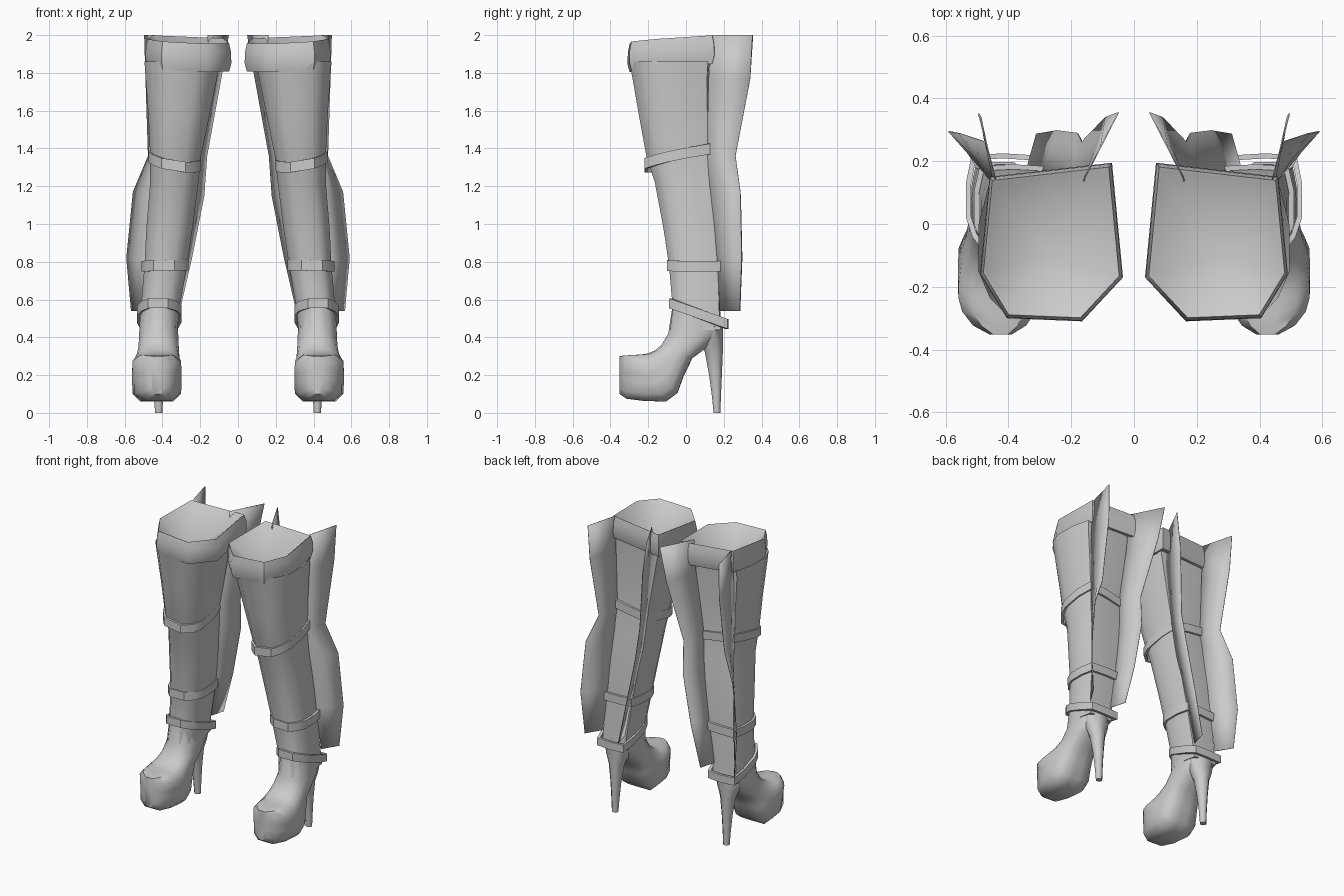
import bpy, bmesh, math
from mathutils import Vector

cube = bpy.data.objects.get("Cube")
if cube:
    bpy.data.objects.remove(cube, do_unlink=True)

grey = bpy.data.materials.new("plain grey")
grey.use_nodes = True
grey.diffuse_color = (0.6, 0.6, 0.6, 1)
bsdf = grey.node_tree.nodes["Principled BSDF"]
bsdf.inputs["Base Color"].default_value = (0.6, 0.6, 0.6, 1)
bsdf.inputs["Roughness"].default_value = 0.7


def loft(name, rings, closed=True, caps=(False, False), apex=None, thick=0, angle=40):
    """Skin a list of point rings, then mirror the part onto the other leg."""
    bm = bmesh.new()
    rows = [[bm.verts.new(p) for p in r] for r in rings]
    n = len(rows[0])
    for a, b in zip(rows, rows[1:]):
        for i in range(n if closed else n - 1):
            j = (i + 1) % n
            bm.faces.new((a[i], a[j], b[j], b[i]))
    if caps[0]:
        bm.faces.new(rows[0])
    if caps[1]:
        bm.faces.new(rows[-1])
    if apex:
        tip = bm.verts.new(apex)
        for i in range(n):
            bm.faces.new((rows[-1][i], rows[-1][(i + 1) % n], tip))
    bmesh.ops.recalc_face_normals(bm, faces=bm.faces)
    me = bpy.data.meshes.new(name)
    bm.to_mesh(me)
    bm.free()
    me.materials.append(grey)
    ob = bpy.data.objects.new(name, me)
    bpy.context.collection.objects.link(ob)
    bpy.ops.object.select_all(action='DESELECT')
    ob.select_set(True)
    bpy.context.view_layer.objects.active = ob
    bpy.ops.object.shade_smooth_by_angle(angle=math.radians(angle))
    if thick:
        s = ob.modifiers.new("thickness", 'SOLIDIFY')
        s.thickness = thick
        s.offset = 0
    m = ob.modifiers.new("other leg", 'MIRROR')
    m.use_mirror_merge = False
    return ob


# Flat-backed leg cross-section, inner side at -1, outer side at +1
SECTION = [(-.85, .96), (0, 1), (.85, .96), (1, .4), (1, -.3), (.82, -.7),
           (.5, -1), (-.4, -1), (-.82, -.72), (-1, -.35), (-1, .4)]


def leg_ring(x0, x1, y0, y1, z, tilt_y=0, tilt_x=0):
    cx, cy, hx, hy = (x0 + x1) / 2, (y0 + y1) / 2, (x1 - x0) / 2, (y1 - y0) / 2
    return [(cx + u * hx, cy + v * hy, z + v * tilt_y + u * tilt_x) for u, v in SECTION]


# Boot shaft
loft("boot_shaft", [leg_ring(*r) for r in (
    (.09, .495, -.30, .125, 1.86),
    (.11, .49, -.285, .12, 1.78),
    (.15, .475, -.25, .12, 1.58),
    (.195, .465, -.21, .12, 1.36),
    (.21, .465, -.165, .14, 1.22),
    (.24, .485, -.12, .16, 0.98),
    (.27, .495, -.09, .175, 0.78),
    (.31, .515, -.07, .18, 0.55),
    (.32, .52, -.085, .19, 0.44))], caps=(False, True), angle=55)

# Rolled cuff with a hollow, funnel-shaped inside
CUFF = [(.07, .195), (.46, .15), (.49, -.16), (.405, -.30), (.165, -.31), (.035, -.17)]


def cuff_ring(scale, z, tilt):
    c = Vector((.28, -.08))
    out = []
    for p in CUFF:
        q = c + (Vector(p) - c) * scale
        out.append((q.x, q.y, z + tilt * (q.y + .08) + .05 * (q.x - .28)))
    return out


loft("rolled_cuff", [
    cuff_ring(.86, 1.83, .07), cuff_ring(.95, 1.825, .07), cuff_ring(1.0, 1.87, .07),
    cuff_ring(.99, 1.93, .07), cuff_ring(.95, 1.975, .07), cuff_ring(.91, 1.97, .07)],
    apex=(.285, -.10, 1.78), angle=50)


# Straps: outer band, rounded over to the shaft by flat rims
def strap(name, x0, x1, y0, y1, z, h, tilt_y, tilt_x):
    t = .016
    def ring(d, dz):
        return leg_ring(x0 + d, x1 - d, y0 + d, y1 - d, z + dz, tilt_y, tilt_x)
    rings = [ring(t, -h), ring(0, -h), ring(0, h), ring(t, h)]
    loft(name, rings + [rings[0]], angle=30)


strap("knee_strap", .195, .475, -.22, .135, 1.345, .028, .035, .022)
strap("calf_strap", .262, .51, -.10, .19, .78, .028, 0, -.003)
strap("ankle_strap", .30, .535, -.09, .225, .525, .026, -.055, 0)


# Platform shoe: rings swing from the ankle forward to the toe
def shoe_ring(cx, w, top, bottom, power, n=16):
    t, b = Vector(top), Vector(bottom)
    mid, half = (t + b) / 2, (t - b) / 2
    pts = []
    for i in range(n):
        a = 2 * math.pi * (i + .5) / n
        c, s = math.cos(a), math.sin(a)
        k = (abs(c) ** power + abs(s) ** power) ** (-1 / power)
        p = mid + half * min(1, max(-1, s * k))
        pts.append((cx + w * c * k, p.x, p.y))
    return pts


loft("platform_shoe", [shoe_ring(*r) for r in (
    (.418, .10, (-.072, .57), (.185, .50), 2.4),
    (.42, .104, (-.095, .42), (.195, .43), 2.4),
    (.42, .107, (-.13, .36), (.11, .345), 2.6),
    (.423, .112, (-.165, .33), (.035, .29), 3),
    (.428, .122, (-.20, .315), (-.01, .20), 4),
    (.43, .130, (-.23, .31), (-.045, .105), 6),
    (.43, .130, (-.26, .308), (-.105, .06), 8),
    (.43, .118, (-.29, .306), (-.22, .063), 8),
    (.428, .085, (-.325, .304), (-.315, .075), 8),
    (.425, .035, (-.352, .30), (-.352, .10), 6))], caps=(True, True), angle=50)


# Stiletto heel
def heel_ring(w, y0, y1, z):
    cy, hy = (y0 + y1) / 2, (y1 - y0) / 2
    return [(.42 + w * math.cos(math.pi * (i + .5) / 4), cy + hy * math.sin(math.pi * (i + .5) / 4) * 1.08, z)
            for i in range(8)]


loft("stiletto_heel", [heel_ring(*r) for r in (
    (.10, .04, .197, .46), (.078, .075, .195, .385), (.05, .10, .195, .32),
    (.034, .122, .19, .20), (.026, .137, .185, .09), (.021, .146, .182, 0))],
    caps=(True, True), angle=50)


# Tall fins along both back corners: (root x, root y, edge x, edge y, z)
def fin(name, rows):
    rings = []
    for rx, ry, ex, ey, z in rows:
        rings.append([(rx, ry, z), ((rx + ex) / 2, (ry + ey) / 2, z), (ex, ey, z)])
    loft(name, rings, closed=False, thick=.004, angle=25)


fin("outer_fin", [(.44, .14, .495, .352, 2.0), (.445, .12, .488, .34, 1.77),
                  (.44, .11, .475, .262, 1.36), (.45, .13, .555, .288, 1.17),
                  (.475, .165, .59, .295, .82), (.50, .18, .565, .285, .54)])
fin("inner_fin", [(.16, .14, .05, .355, 2.0), (.16, .12, .09, .34, 1.77),
                  (.215, .11, .165, .262, 1.36), (.235, .13, .18, .29, 1.15),
                  (.29, .165, .245, .298, .82), (.34, .18, .31, .287, .54)])
